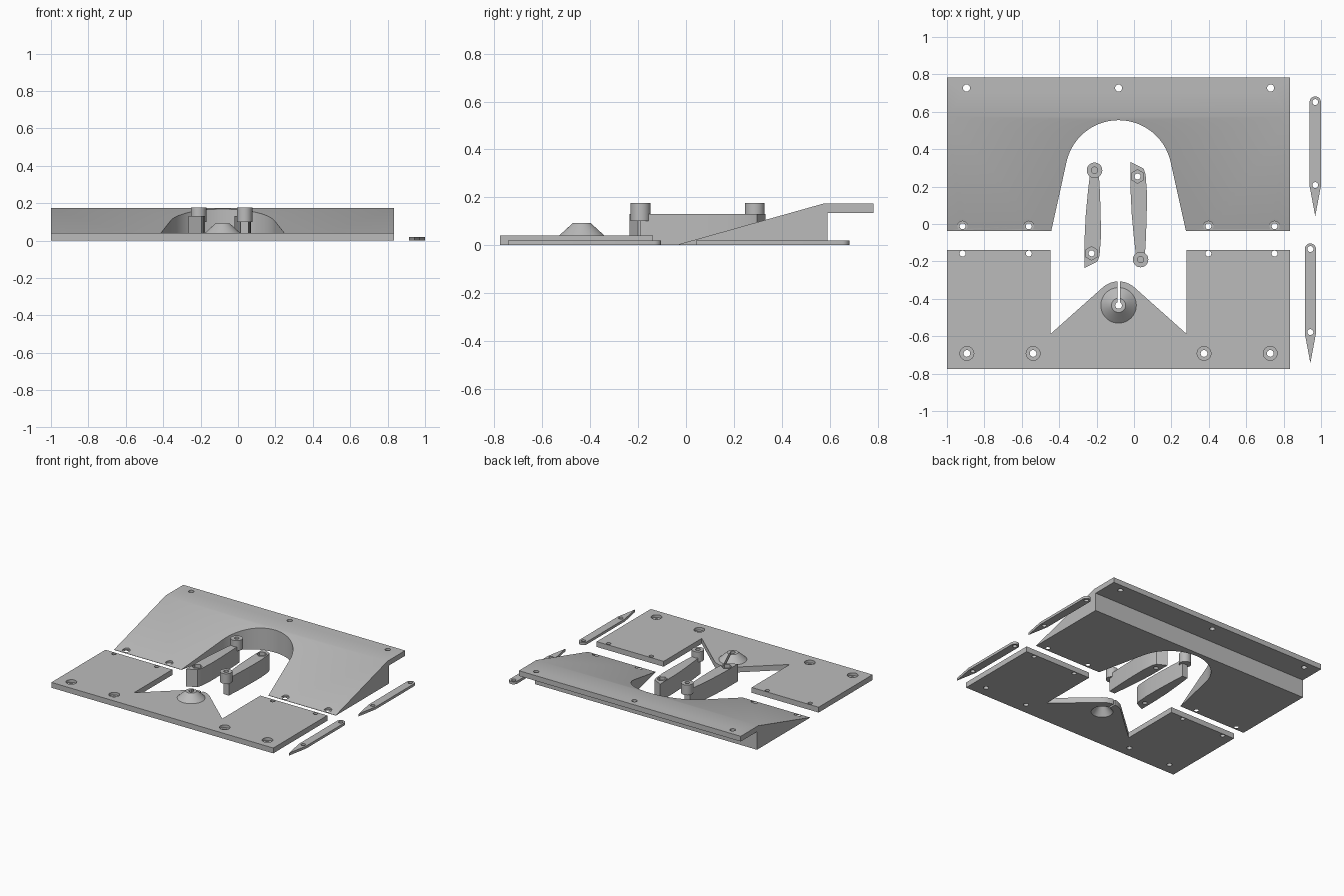
import bpy, bmesh, math

if "Cube" in bpy.data.objects:
    bpy.data.objects.remove(bpy.data.objects["Cube"])

CX = -0.0825            # symmetry line of the two plates
LEFT, RIGHT = -1.0, 0.835

grey = bpy.data.materials.new("plain grey")
grey.diffuse_color = (0.5, 0.5, 0.5, 1)
grey.use_nodes = True
grey.node_tree.nodes["Principled BSDF"].inputs["Base Color"].default_value = grey.diffuse_color


def arc(cx, cy, r, a0, a1, n):
    """Points along a circular arc, angles in degrees."""
    return [(cx + r * math.cos(math.radians(a0 + (a1 - a0) * i / n)),
             cy + r * math.sin(math.radians(a0 + (a1 - a0) * i / n)))
            for i in range(n + 1)]


def finish(bm, name):
    bmesh.ops.recalc_face_normals(bm, faces=bm.faces)
    me = bpy.data.meshes.new(name)
    bm.to_mesh(me)
    bm.free()
    me.materials.append(grey)
    ob = bpy.data.objects.new(name, me)
    bpy.context.collection.objects.link(ob)
    return ob


def prism(name, pts, a, b, axis="z"):
    """Extrude a closed outline along z (outline x,y) or x (outline y,z)."""
    bm = bmesh.new()
    put = (lambda p, d: (p[0], p[1], d)) if axis == "z" else (lambda p, d: (d, p[0], p[1]))
    lo = [bm.verts.new(put(p, a)) for p in pts]
    hi = [bm.verts.new(put(p, b)) for p in pts]
    bm.faces.new(lo)
    bm.faces.new(hi)
    for i in range(len(pts)):
        j = (i + 1) % len(pts)
        bm.faces.new((lo[i], lo[j], hi[j], hi[i]))
    return finish(bm, name)


def frustum(name, x, y, z0, z1, r0, r1=None, n=32):
    bm = bmesh.new()
    bmesh.ops.create_cone(bm, cap_ends=True, segments=n, radius1=r0,
                          radius2=r0 if r1 is None else r1, depth=z1 - z0)
    bmesh.ops.translate(bm, verts=bm.verts, vec=(x, y, (z0 + z1) / 2))
    return finish(bm, name)


def combine(ob, others, op="DIFFERENCE"):
    """Apply booleans and remove the helper solids."""
    for other in others:
        mod = ob.modifiers.new("cut", "BOOLEAN")
        mod.operation, mod.solver, mod.object = op, "EXACT", other
        dg = bpy.context.evaluated_depsgraph_get()
        me = bpy.data.meshes.new_from_object(ob.evaluated_get(dg))
        ob.modifiers.clear()
        ob.data = me
        bpy.data.objects.remove(other)


def hole(x, y, r, z0=-0.1, z1=0.3, n=24):
    return frustum("cutter", x, y, z0, z1, r, n=n)


# Sloped rear ramp with an overhanging lip
ramp = prism("ramp", [(-0.037, 0), (0.59, 0), (0.59, 0.135), (0.782, 0.135),
                      (0.782, 0.174), (0.575, 0.174), (-0.037, 0.002)],
             LEFT, RIGHT, "x")
arch = [(CX + 0.374, -0.1)] + arc(CX, 0.27, 0.285, 12, 168, 40) + [(CX - 0.374, -0.1)]
cuts = [prism("cutter", arch, -0.1, 0.3)]
cuts += [hole(x, 0.727, 0.019) for x in (CX - 0.813, CX, CX + 0.813)]
edge_x = [CX + s * d for s in (-1, 1) for d in (0.48, 0.834)]
for x in edge_x:
    cuts += [hole(x, -0.012, 0.027, 0.004), hole(x, -0.012, 0.016)]
combine(ramp, cuts)

# Front plate with a pointed tongue between two side arms
tongue = arc(CX, -0.435, 0.128, 130, 50, 16)
plate = prism("front_plate",
              [(LEFT, -0.776), (LEFT, -0.138), (CX - 0.364, -0.138), (CX - 0.364, -0.588)]
              + tongue +
              [(CX + 0.364, -0.588), (CX + 0.364, -0.138), (RIGHT, -0.138), (RIGHT, -0.776)],
              0, 0.04)
# Hollow cone on the tongue, slotted towards its tip
combine(plate, [frustum("cone", CX, -0.435, 0.04 - 0.0005, 0.092, 0.0955, 0.038, 48)], "UNION")
cuts = [frustum("cutter", CX, -0.435, -0.01, 0.07, 0.082, 0.018, 48), hole(CX, -0.435, 0.018)]
cuts += [prism("cutter", [(CX - 0.007, -0.435), (CX + 0.007, -0.435),
                          (CX + 0.007, -0.25), (CX - 0.007, -0.25)], -0.1, 0.3)]
cuts += [hole(x, -0.158, 0.016) for x in edge_x]
for x in (CX + s * d for s in (-1, 1) for d in (0.457, 0.811)):
    cuts += [hole(x, -0.692, 0.037, 0.02), hole(x, -0.692, 0.018)]
combine(plate, cuts)

# Two swinging arms, each a tapered block with a pivot post and a hex socket
OUTLINE = [(-0.054, -0.522), (0.016, -0.487), (0.027, -0.455), (0.034, -0.36),
           (0.033, -0.24), (0.029, -0.12), (0.022, 0), (-0.022, 0),
           (-0.036, -0.12), (-0.047, -0.24), (-0.053, -0.36)]
for side, px, py, flip in (("left", -0.211, 0.287, 1), ("right", 0.035, -0.19, -1)):
    arm = prism(side + "_arm", [(px + x, py + flip * y) for x, y in OUTLINE], 0, 0.13)
    hx, hy = px - 0.016, py - flip * 0.444
    combine(arm, [frustum("post", px, py, 0.1, 0.176, 0.0415)], "UNION")
    combine(arm, [hole(hx, hy, 0.036, 0.105, n=6), hole(hx, hy, 0.016),
                  hole(px, py, 0.017, 0.125)])

# Two thin pointed strips beside the plates
for name, x, y in (("rear_strip", 0.969, 0.652), ("front_strip", 0.943, -0.134)):
    strip = prism(name, arc(x, y, 0.03, 0, 180, 16) +
                  [(x - 0.03, y - 0.45), (x, y - 0.61), (x + 0.03, y - 0.45)], 0, 0.019)
    combine(strip, [hole(x, y, 0.016), hole(x, y - 0.444, 0.016)])

# Smooth round walls, keep sharp edges
for ob in bpy.data.objects:
    bpy.ops.object.select_all(action="DESELECT")
    bpy.context.view_layer.objects.active = ob
    ob.select_set(True)
    bpy.ops.object.shade_smooth_by_angle(angle=math.radians(25))
